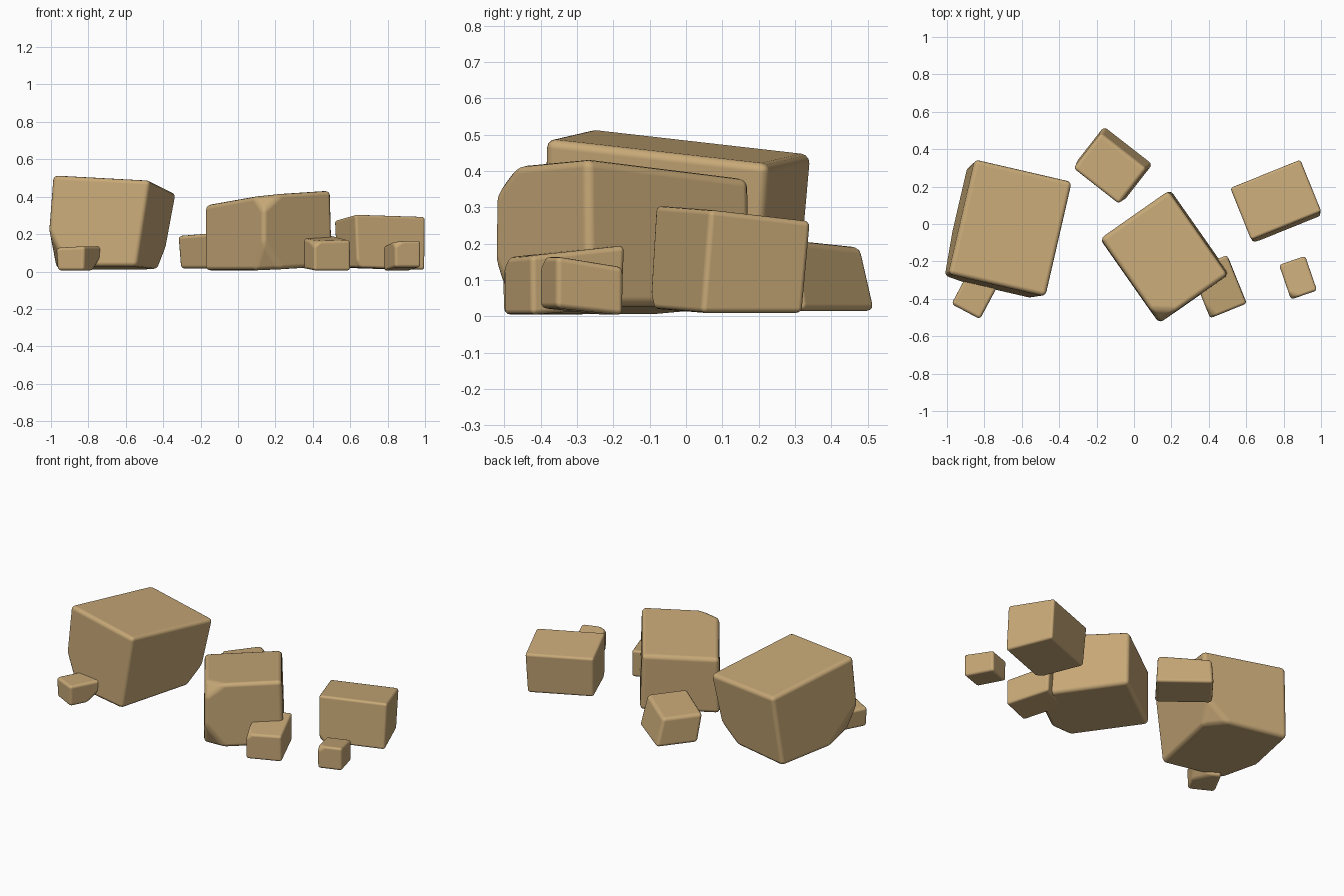
import bpy
import bmesh
from math import cos, sin, radians
from mathutils import Vector

cube = bpy.data.objects.get("Cube")
if cube:
    bpy.data.objects.remove(cube, do_unlink=True)

# One sandstone colour for every boulder
sandstone = bpy.data.materials.new("sandstone")
sandstone.use_nodes = True
tan = (0.575, 0.395, 0.185, 1)
sandstone.diffuse_color = tan
shader = sandstone.node_tree.nodes["Principled BSDF"]
shader.inputs["Base Color"].default_value = tan
shader.inputs["Roughness"].default_value = 0.9


def boulder(name, yaw, top, top_size, base, base_size, tilt=(0, 0),
            base_tilt=(0, 0), edge=0.02, chips=()):
    """Turned block with a tilted top, a tapered base and chipped corners.
    tilt, base_tilt: rise from the middle to the +x and +y edges.
    chips: (point, outward normal) of each flat cut."""
    c, s = cos(radians(yaw)), sin(radians(yaw))
    bm = bmesh.new()
    bmesh.ops.create_cube(bm, size=2)
    for v in bm.verts:
        ux, uy, upper = v.co.x, v.co.y, v.co.z > 0
        centre = Vector(top if upper else base)
        size = top_size if upper else base_size
        slope = tilt if upper else base_tilt
        lx, ly = ux * size[0] / 2, uy * size[1] / 2
        rise = ux * slope[0] + uy * slope[1]
        v.co = centre + Vector((lx * c - ly * s, lx * s + ly * c, rise))

    # Slice off the chipped corners and close each cut
    for point, normal in chips:
        cut = bmesh.ops.bisect_plane(
            bm, geom=bm.verts[:] + bm.edges[:] + bm.faces[:],
            plane_co=point, plane_no=Vector(normal).normalized(),
            clear_outer=True)
        rim = [e for e in cut["geom_cut"] if isinstance(e, bmesh.types.BMEdge)]
        if rim:
            bmesh.ops.holes_fill(bm, edges=rim)
    bmesh.ops.recalc_face_normals(bm, faces=bm.faces)

    mesh = bpy.data.meshes.new(name)
    bm.to_mesh(mesh)
    bm.free()
    mesh.materials.append(sandstone)
    for p in mesh.polygons:
        p.use_smooth = True
    obj = bpy.data.objects.new(name, mesh)
    bpy.context.collection.objects.link(obj)

    # Worn, rounded edges
    bevel = obj.modifiers.new("worn_edges", "BEVEL")
    bevel.width = edge
    bevel.segments = 3
    bevel.limit_method = "ANGLE"
    bevel.angle_limit = radians(15)
    bevel.harden_normals = True


# Large boulders
boulder("large_boulder", -13, (-0.66, -0.02, 0.467), (0.535, 0.63),
        (-0.717, -0.045, 0.018), (0.5, 0.61), tilt=(-0.014, -0.035),
        base_tilt=(0, -0.008), edge=0.025,
        chips=[((-0.97, -0.25, 0.11), (-0.9, -0.2, -0.4)),
               ((-0.41, 0.2, 0.1), (0.6, 0.45, -0.65))])
boulder("middle_boulder", 35, (0.16, -0.175, 0.394), (0.445, 0.55),
        (0.165, -0.175, 0.017), (0.46, 0.55), tilt=(0.012, -0.028),
        base_tilt=(0.012, 0), edge=0.025,
        chips=[((0.15, -0.475, 0.39), (-0.1, -0.75, 0.66)),
               ((0.14, -0.49, 0.07), (0, -0.9, -0.4))])
boulder("side_boulder", 22, (0.758, 0.13, 0.283), (0.405, 0.3),
        (0.763, 0.11, 0.015), (0.39, 0.3), tilt=(-0.006, -0.016),
        base_tilt=(-0.006, 0),
        chips=[((0.63, -0.095, 0.06), (-0.4, -0.8, -0.5))])

# Small stones
boulder("back_stone", -38, (-0.13, 0.295, 0.2), (0.31, 0.24),
        (-0.105, 0.325, 0.015), (0.33, 0.25), tilt=(0.01, 0), edge=0.02)
boulder("front_stone", 22, (0.452, -0.335, 0.178), (0.21, 0.28),
        (0.455, -0.338, 0.014), (0.21, 0.27), tilt=(0.003, 0.014),
        base_tilt=(0, 0.01), edge=0.015,
        chips=[((0.385, -0.47, 0.145), (-0.4, -0.5, 0.7))])
boulder("left_stone", 19, (0.877, -0.287, 0.15), (0.148, 0.195),
        (0.878, -0.287, 0.013), (0.145, 0.195), tilt=(0, -0.015),
        base_tilt=(0, -0.01), edge=0.015,
        chips=[((0.835, -0.385, 0.147), (-0.3, -0.6, 0.7))])
boulder("right_stone", -28, (-0.853, -0.38, 0.131), (0.175, 0.2),
        (-0.853, -0.385, 0.005), (0.16, 0.19), tilt=(0.004, 0), edge=0.018,
        chips=[((-0.765, -0.37, 0.03), (0.6, 0.3, -0.7))])
